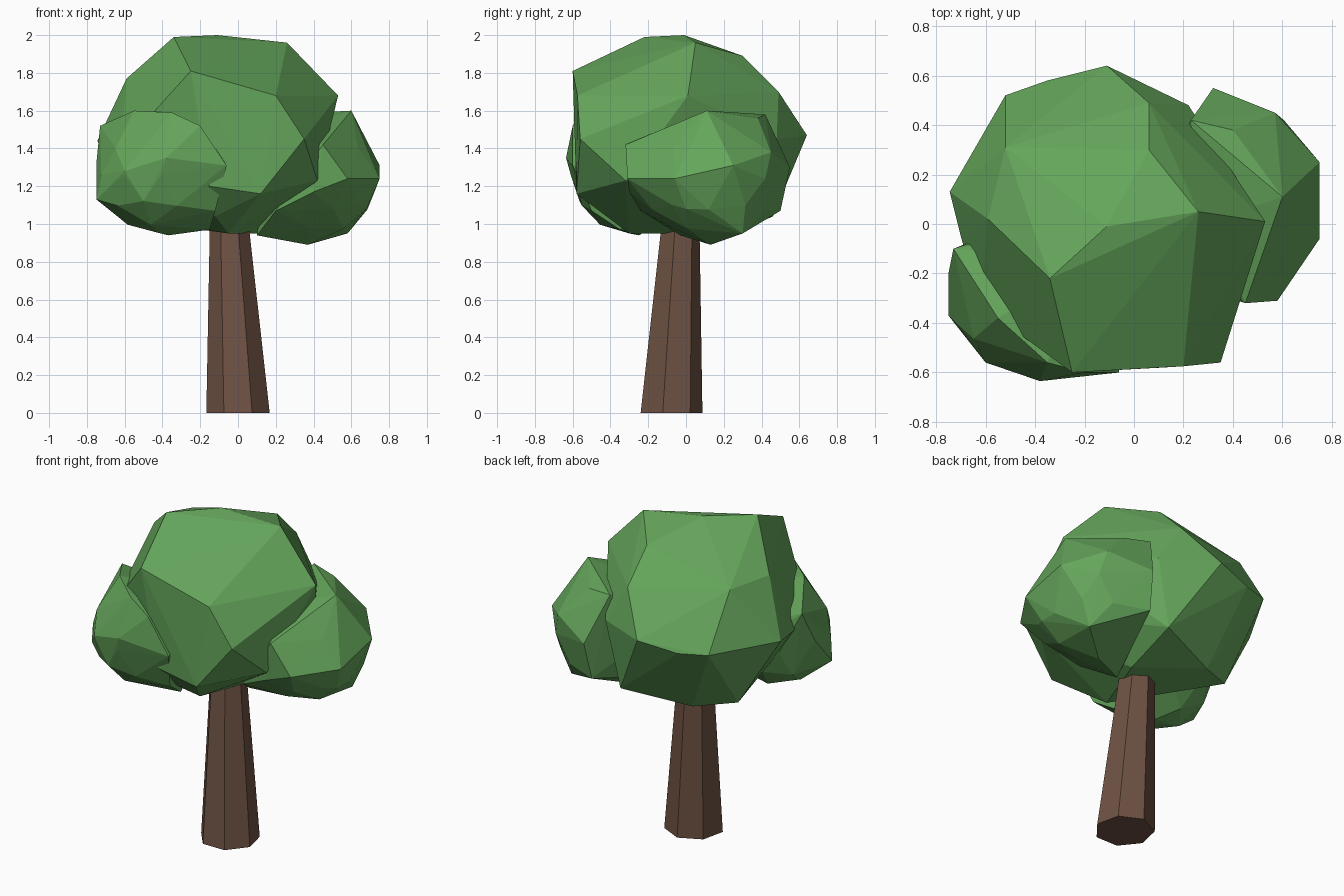
import bpy
import bmesh
from math import pi
from mathutils import Matrix, Vector

default_cube = bpy.data.objects.get("Cube")
if default_cube:
    bpy.data.objects.remove(default_cube, do_unlink=True)


def make_material(name, colour):
    material = bpy.data.materials.new(name)
    material.use_nodes = True
    material.diffuse_color = colour
    shader = material.node_tree.nodes["Principled BSDF"]
    shader.inputs["Base Color"].default_value = colour
    shader.inputs["Roughness"].default_value = 0.9
    return material


def finish(name, bm, material):
    bmesh.ops.recalc_face_normals(bm, faces=bm.faces)
    mesh = bpy.data.meshes.new(name)
    bm.to_mesh(mesh)
    bm.free()
    mesh.materials.append(material)
    obj = bpy.data.objects.new(name, mesh)
    bpy.context.collection.objects.link(obj)
    return obj


def leaf_clump(name, centre, radii, corners, material):
    """Wrap a faceted skin around a rounded core and its protruding corners."""
    bm = bmesh.new()
    core = Matrix.Translation(centre) @ Matrix.Diagonal((*radii, 1))
    bmesh.ops.create_icosphere(bm, subdivisions=2, radius=1, matrix=core)
    bmesh.ops.delete(bm, geom=bm.faces[:] + bm.edges[:], context="EDGES_FACES")
    for corner in corners:
        bm.verts.new(corner)
    hull = bmesh.ops.convex_hull(bm, input=bm.verts[:])
    inside = [v for v in hull["geom_interior"] if isinstance(v, bmesh.types.BMVert)]
    bmesh.ops.delete(bm, geom=inside, context="VERTS")
    return finish(name, bm, material)


def tapered_trunk(name, rings, sides, material):
    """Bridge polygon rings given as (centre, radius)."""
    bm = bmesh.new()
    edges = []
    for centre, radius in rings:
        placing = Matrix.Translation(centre) @ Matrix.Rotation(pi / 2, 4, "Z")
        # Start each ring at the back so one corner points straight backwards
        start = Vector((radius, 0, 0))
        verts = [bm.verts.new(placing @ (Matrix.Rotation(2 * pi * i / sides, 4, "Z") @ start))
                 for i in range(sides)]
        face = bm.faces.new(verts)
        edges += face.edges[:]
    bmesh.ops.bridge_loops(bm, edges=edges)
    return finish(name, bm, material)


leaf_green = make_material("leaf green", (0.13, 0.38, 0.105, 1))
bark_brown = make_material("bark brown", (0.155, 0.083, 0.056, 1))

# Leaning seven-sided trunk
tapered_trunk("trunk", [((0, -0.085, 0), 0.172), ((-0.05, -0.03, 1.08), 0.1)], 7, bark_brown)

# Large central crown with broad facets
crown_top = [
    (-0.34, -0.22, 1.99), (-0.11, -0.01, 2), (0.26, 0.05, 1.96),
    (-0.25, -0.6, 1.81), (0.06, 0.3, 1.89), (0.06, 0.49, 1.7),
    (-0.52, 0.31, 1.77), (-0.59, 0.02, 1.77), (0.53, 0.01, 1.68), (0.2, -0.575, 1.68),
]
crown_sides = [
    (-0.11, 0.64, 1.47), (-0.52, 0.52, 1.44), (-0.745, 0.13, 1.44), (-0.7, -0.05, 1.42),
    (-0.62, -0.33, 1.4), (0.35, -0.56, 1.45), (0.12, -0.58, 1.16), (-0.15, -0.57, 1.2),
    (0.42, -0.32, 1.23), (0.22, 0.48, 1.45), (-0.35, 0.58, 1.43),
]
crown_base = [
    (-0.27, 0.32, 0.98), (-0.5, 0.2, 1.02), (0.13, 0.46, 1.04),
    (-0.05, -0.3, 0.95), (0.1, 0.1, 0.95), (-0.12, -0.42, 1.04),
]
leaf_clump("main_crown", (-0.07, 0, 1.45), (0.52, 0.52, 0.45),
           crown_top + crown_sides + crown_base, leaf_green)

# Smaller clump at the front
front_corners = [
    (-0.73, -0.1, 1.52), (-0.55, -0.38, 1.6), (-0.35, -0.56, 1.59), (-0.2, -0.6, 1.52),
    (-0.06, -0.6, 1.31), (-0.12, -0.5, 1.07), (-0.15, -0.35, 0.97), (-0.37, -0.25, 0.94),
    (-0.75, -0.37, 1.13), (-0.75, -0.2, 1.32), (-0.38, -0.635, 1.35),
    (-0.6, -0.56, 1.28), (-0.6, -0.25, 1.03),
]
leaf_clump("front_clump", (-0.41, -0.3, 1.26), (0.33, 0.31, 0.31),
           front_corners, leaf_green)

# Smaller clump at the side
side_corners = [
    (0.45, -0.32, 1.42), (0.58, -0.31, 1.24), (0.6, 0.11, 1.6),
    (0.75, 0.25, 1.31), (0.75, -0.06, 1.24), (0.57, 0.45, 1.38),
    (0.32, 0.55, 1.3), (0.4, 0.38, 1.56), (0.23, 0.42, 1.58),
    (0.37, 0.13, 0.89), (0.1, -0.03, 0.94), (0.2, -0.24, 1.07), (0.4, -0.3, 1.17),
    (0.58, 0.3, 0.95), (0.3, 0.5, 1.07), (0.68, 0, 1.08),
]
leaf_clump("side_clump", (0.43, 0.12, 1.24), (0.3, 0.37, 0.31),
           side_corners, leaf_green)
